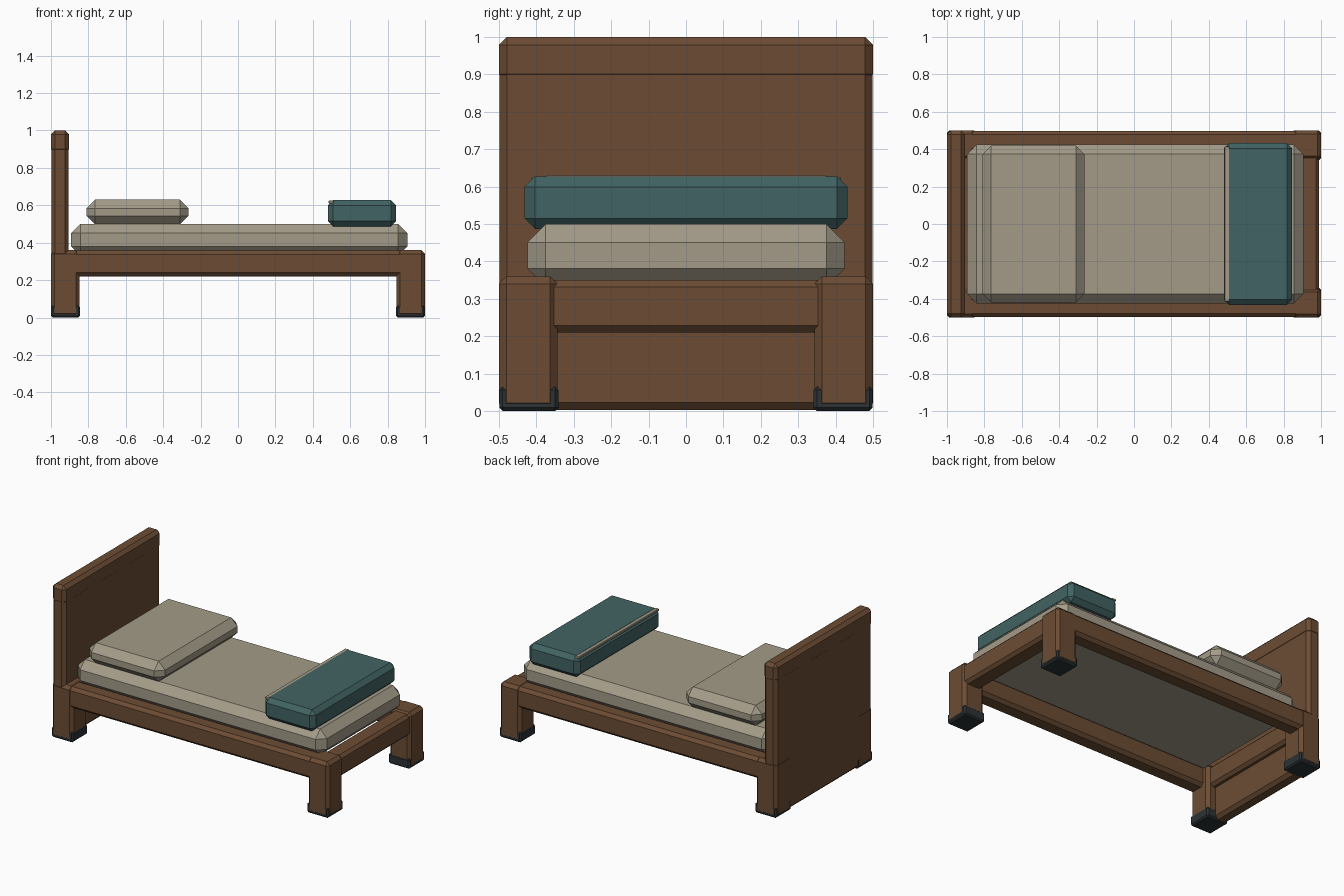
import bpy
import bmesh

if "Cube" in bpy.data.objects:
    bpy.data.objects.remove(bpy.data.objects["Cube"])


def material(name, rgb):
    m = bpy.data.materials.new(name)
    m.diffuse_color = (*rgb, 1)
    m.use_nodes = True
    m.node_tree.nodes["Principled BSDF"].inputs["Base Color"].default_value = m.diffuse_color
    return m


WOOD = material("wood", (0.15, 0.073, 0.034))
LINEN = material("linen", (0.37, 0.33, 0.25))
TEAL = material("teal_cloth", (0.055, 0.125, 0.125))
DARK = material("dark_metal", (0.025, 0.032, 0.036))


def box(name, x, y, z, bevel, mat):
    """Chamfered box from (min, max) ranges."""
    bm = bmesh.new()
    bmesh.ops.create_cube(bm, size=1)
    for v in bm.verts:
        for i, (lo, hi) in enumerate((x, y, z)):
            v.co[i] = hi if v.co[i] > 0 else lo
    bmesh.ops.bevel(bm, geom=bm.edges[:], offset=bevel, segments=1,
                    affect='EDGES', profile=0.5)
    me = bpy.data.meshes.new(name)
    bm.to_mesh(me)
    bm.free()
    me.materials.append(mat)
    ob = bpy.data.objects.new(name, me)
    bpy.context.collection.objects.link(ob)
    return ob


def span(sign, a, b):
    return tuple(sorted((sign * a, sign * b)))


# Headboard with a top rail
box("headboard", (-0.998, -0.905), (-0.498, 0.498), (0.003, 0.99), 0.02, WOOD)
box("headboard_cap", (-1, -0.903), (-0.5, 0.5), (0.88, 1), 0.021, WOOD)

# Legs and dark feet
for sx, end in ((-1, "head"), (1, "foot")):
    for sy, side in ((-1, "front"), (1, "back")):
        box(f"{end}_{side}_leg", span(sx, 0.847, 1), span(sy, 0.343, 0.5),
            (0.001, 0.36), 0.02, WOOD)
        box(f"{end}_{side}_foot_cap", span(sx, 0.845, 0.999),
            span(sy, 0.341, 0.499), (0, 0.065), 0.009, DARK)

# Side rails and end rails
for sy, side in ((-1, "front"), (1, "back")):
    box(f"{side}_side_rail", (-0.985, 0.985), span(sy, 0.385, 0.498),
        (0.22, 0.358), 0.02, WOOD)
box("foot_rail", (0.87, 0.99), (-0.42, 0.42), (0.21, 0.35), 0.018, WOOD)
box("head_rail", (-0.985, -0.87), (-0.42, 0.42), (0.21, 0.35), 0.018, WOOD)

# Bedding
box("mattress", (-0.892, 0.905), (-0.424, 0.424), (0.332, 0.5), 0.049, LINEN)
box("pillow", (-0.81, -0.265), (-0.42, 0.42), (0.497, 0.63), 0.046, LINEN)
box("folded_blanket", (0.48, 0.845), (-0.432, 0.432), (0.487, 0.627), 0.028, TEAL)
box("blanket_trim", (0.484, 0.512), (-0.415, 0.415), (0.61, 0.626), 0.003, LINEN)
